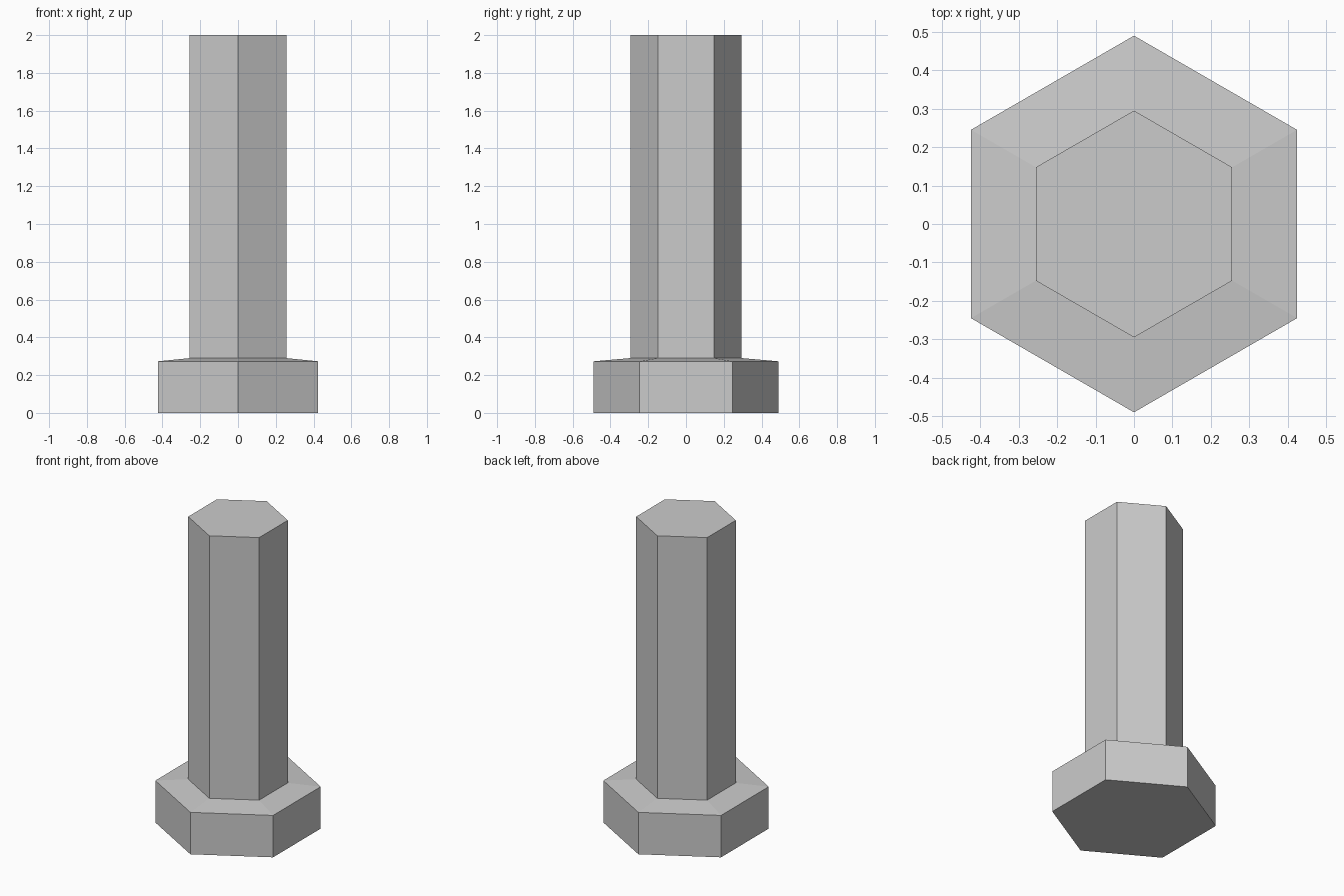
import bpy
import bmesh
from math import cos, sin, tau

SIDES = 6
HEAD_R, SHANK_R = 0.49, 0.295
EDGE_Z, SHOULDER_Z, TOP_Z = 0.273, 0.29, 2.0

cube = bpy.data.objects.get("Cube")
if cube:
    bpy.data.objects.remove(cube, do_unlink=True)

steel = bpy.data.materials.new("grey steel")
steel.use_nodes = True
colour = (0.6, 0.6, 0.6, 1)
steel.diffuse_color = colour
steel.node_tree.nodes["Principled BSDF"].inputs["Base Color"].default_value = colour


def hex_loft(name, profile, cap_bottom=False, cap_top=False):
    """Stack hexagons given as (radius, height), with a corner facing front."""
    bm = bmesh.new()
    rings = []
    for r, z in profile:
        angles = [tau * (i / SIDES + 0.25) for i in range(SIDES)]
        rings.append([bm.verts.new((r * cos(a), r * sin(a), z)) for a in angles])
    for low, high in zip(rings, rings[1:]):
        for i in range(SIDES):
            j = (i + 1) % SIDES
            bm.faces.new((low[i], low[j], high[j], high[i]))
    if cap_bottom:
        bm.faces.new(rings[0][::-1])
    if cap_top:
        bm.faces.new(rings[-1])
    mesh = bpy.data.meshes.new(name)
    bm.to_mesh(mesh)
    bm.free()
    mesh.materials.append(steel)
    obj = bpy.data.objects.new(name, mesh)
    bpy.context.collection.objects.link(obj)
    return obj


# Hexagonal head with a shallow sloping shoulder
hex_loft("bolt_head", [(HEAD_R, 0), (HEAD_R, EDGE_Z), (SHANK_R, SHOULDER_Z)],
         cap_bottom=True)

# Hexagonal shank rising from the shoulder
hex_loft("bolt_shank", [(SHANK_R, SHOULDER_Z), (SHANK_R, TOP_Z)], cap_top=True)
